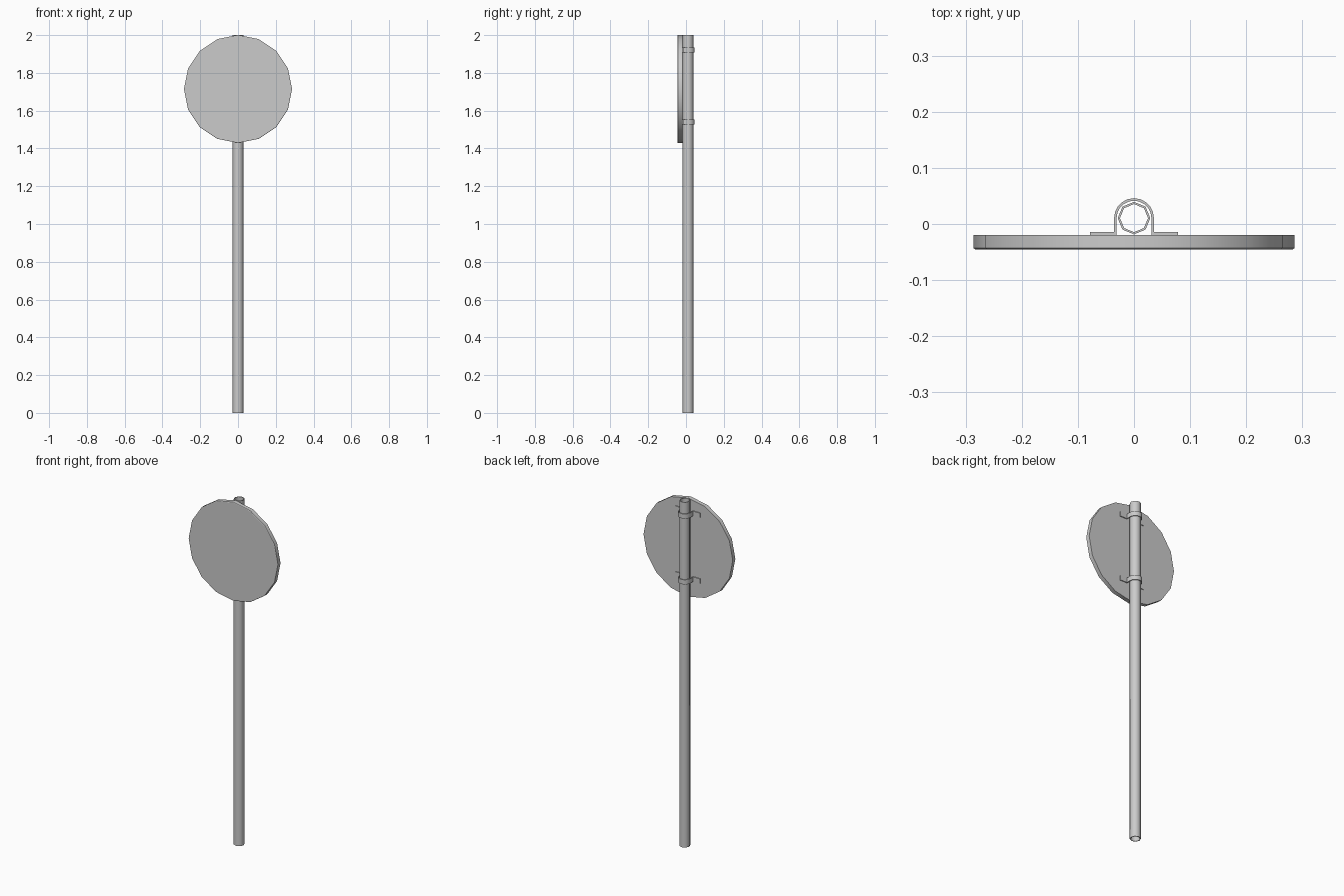
import bpy, bmesh, math

cube = bpy.data.objects.get("Cube")
if cube:
    bpy.data.objects.remove(cube, do_unlink=True)

grey = bpy.data.materials.new("plain_grey")
grey.use_nodes = True
colour = (0.6, 0.6, 0.6, 1)
grey.diffuse_color = colour
grey.node_tree.nodes["Principled BSDF"].inputs["Base Color"].default_value = colour

POLE_Y = 0.0105      # pole axis
BACK_Y = -0.0195     # back face of the sign plate
FRONT_Y = -0.045


def finish(name, bm, smooth_angle):
    bmesh.ops.recalc_face_normals(bm, faces=bm.faces)
    mesh = bpy.data.meshes.new(name)
    bm.to_mesh(mesh)
    bm.free()
    mesh.materials.append(grey)
    obj = bpy.data.objects.new(name, mesh)
    bpy.context.collection.objects.link(obj)
    bpy.ops.object.select_all(action='DESELECT')
    obj.select_set(True)
    bpy.context.view_layer.objects.active = obj
    bpy.ops.object.shade_smooth_by_angle(angle=math.radians(smooth_angle))
    return obj


def ring(radius, sides):
    steps = [2 * math.pi * i / sides for i in range(sides)]
    return [(radius * math.cos(a), radius * math.sin(a)) for a in steps]


def bridge(bm, a, b):
    for i in range(len(a)):
        j = (i + 1) % len(a)
        bm.faces.new((a[i], a[j], b[j], b[i]))


# Hollow eight-sided pole
bm = bmesh.new()
loops = [[bm.verts.new((x, POLE_Y + y, z)) for x, y in ring(r, 8)]
         for r, z in ((0.029, 0), (0.029, 2), (0.025, 2), (0.025, 0))]
for k in range(4):
    bridge(bm, loops[k], loops[(k + 1) % 4])
finish("pole", bm, 50)

# Round sixteen-sided plate with a slightly eased front edge
bm = bmesh.new()
loops = [[bm.verts.new((x, y, 1.715 + z)) for x, z in ring(r, 16)]
         for r, y in ((0.286, BACK_Y), (0.286, FRONT_Y + 0.002), (0.283, FRONT_Y))]
bridge(bm, loops[0], loops[1])
bridge(bm, loops[1], loops[2])
bm.faces.new(loops[0])
bm.faces.new(loops[2])
finish("sign_plate", bm, 30)


# Clamp: a strip bent round the pole, with a flange on each side
def strip_path(radius, flange_y):
    arc = [math.pi * i / 10 for i in range(11)]
    bend = [(radius * math.cos(a), POLE_Y + radius * math.sin(a)) for a in arc]
    return ([(0.078, flange_y), (radius, flange_y)] + bend
            + [(-radius, flange_y), (-0.078, flange_y)])


def clamp(name, z, height=0.027):
    bm = bmesh.new()
    outer = strip_path(0.0355, BACK_Y + 0.005)
    inner = strip_path(0.0310, BACK_Y)
    rails = [[bm.verts.new((x, y, z + dz)) for x, y in path]
             for path, dz in ((outer, -height / 2), (outer, height / 2),
                              (inner, height / 2), (inner, -height / 2))]
    sections = list(zip(*rails))
    for a, b in zip(sections, sections[1:]):
        bridge(bm, a, b)
    bm.faces.new(sections[0])
    bm.faces.new(sections[-1])
    finish(name, bm, 30)


clamp("upper_clamp", 1.922)
clamp("lower_clamp", 1.541)
